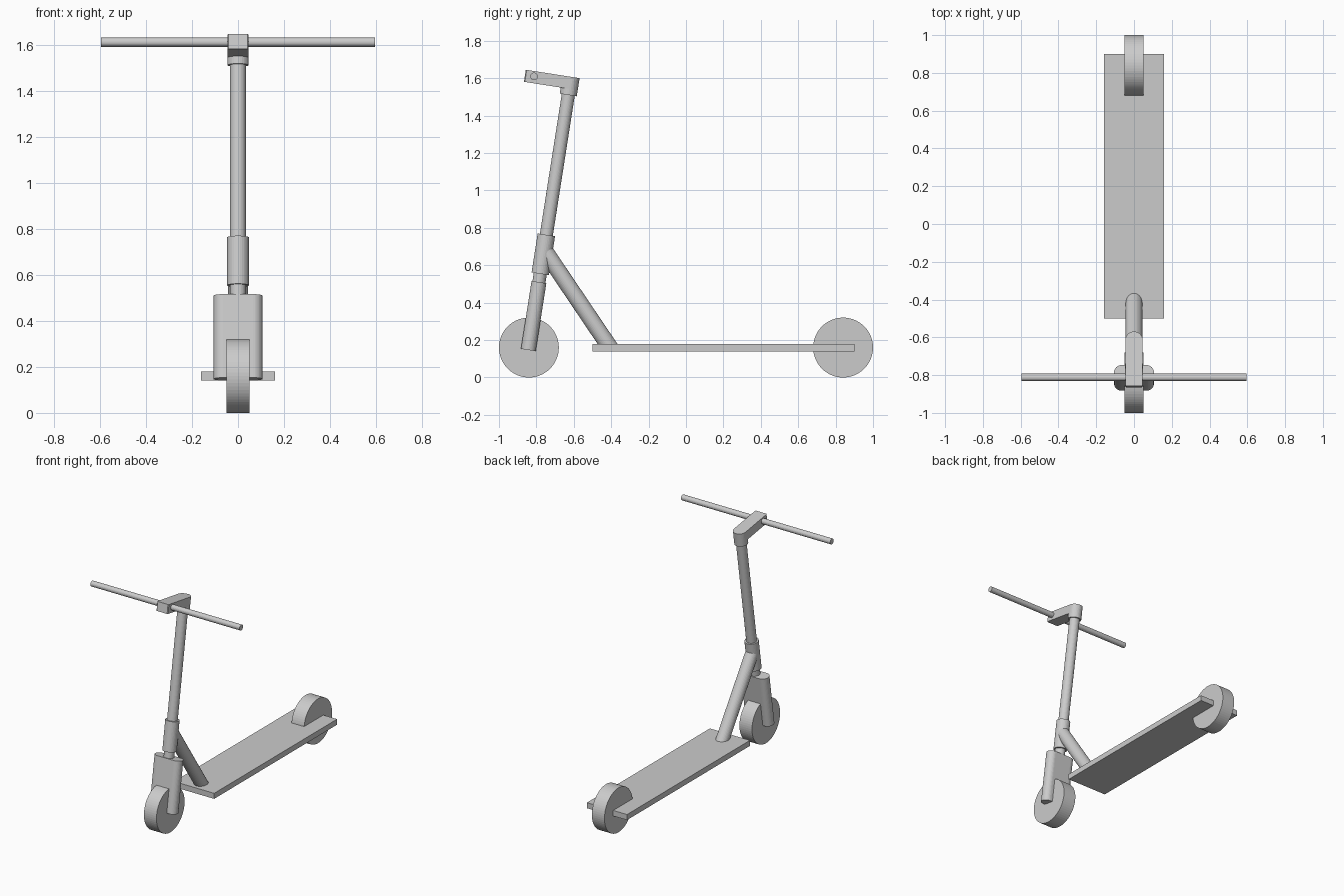
import bpy, bmesh
from math import radians, sin, cos, pi, tan
from mathutils import Matrix

if "Cube" in bpy.data.objects:
    bpy.data.objects.remove(bpy.data.objects["Cube"])

# Tilted frame of the steering axis: local z runs up the steering column
STEER = Matrix.Translation((0, -0.843, 0.147)) @ Matrix.Rotation(radians(-8.9), 4, 'X')


def prism(name, profile, z0, z1, matrix=Matrix()):
    """Extrude a closed xy profile from z0 to z1 and place it."""
    bm = bmesh.new()
    face = bm.faces.new([bm.verts.new((x, y, z0)) for x, y in profile])
    new = bmesh.ops.extrude_face_region(bm, geom=[face])['geom']
    bmesh.ops.translate(bm, vec=(0, 0, z1 - z0),
                        verts=[g for g in new if isinstance(g, bmesh.types.BMVert)])
    bm.transform(matrix)
    bmesh.ops.recalc_face_normals(bm, faces=bm.faces)
    mesh = bpy.data.meshes.new(name)
    bm.to_mesh(mesh)
    bm.free()
    obj = bpy.data.objects.new(name, mesh)
    bpy.context.collection.objects.link(obj)
    return obj


def arc(r, a0, a1, n, cx=0, cy=0):
    return [(cx + r * cos(a0 + (a1 - a0) * i / n), cy + r * sin(a0 + (a1 - a0) * i / n))
            for i in range(n + 1)]


def circle(r, n=32):
    return arc(r, 0, 2 * pi, n)[:-1]


# Wheels
ACROSS = Matrix.Rotation(pi / 2, 4, 'Y')
for name, y in (("front_wheel", -0.84), ("rear_wheel", 0.84)):
    prism(name, circle(0.16, 64), -0.05, 0.05, Matrix.Translation((0, y, 0.16)) @ ACROSS)

# Deck
prism("deck", [(-0.16, -0.5), (0.16, -0.5), (0.16, 0.9), (-0.16, 0.9)], 0.14, 0.18)

# Fork block with rounded sides
stadium = arc(0.04, -pi / 2, pi / 2, 16, cx=0.066) + arc(0.04, pi / 2, 3 * pi / 2, 16, cx=-0.066)
prism("fork", stadium, 0, 0.367, STEER)

# Steering column parts
for name, r, z0, z1 in (("fork_neck", 0.035, 0.35, 0.43), ("head_tube", 0.047, 0.412, 0.623),
                        ("stem_tube", 0.035, 0.61, 1.42), ("stem_clamp", 0.046, 1.38, 1.43)):
    prism(name, circle(r), z0, z1, STEER)

# Forward arm, rounded at the back
prism("handlebar_arm", arc(0.046, 0, pi, 16) + [(-0.046, -0.24), (-0.041, -0.245),
                                               (0.041, -0.245), (0.046, -0.24)],
      1.413, 1.478, STEER)

# Handlebar
prism("handlebar", circle(0.02), -0.595, 0.595,
      STEER @ Matrix.Translation((0, -0.196, 1.45)) @ ACROSS)

# Down tube, its lower end cut level inside the deck
tilt = radians(34)
down = prism("down_tube", circle(0.044), 0, 0.595,
             Matrix.Translation((0, -0.42, 0.18)) @ Matrix.Rotation(tilt, 4, 'X'))
for v in down.data.vertices:
    if v.co.z < 0.3:
        v.co.y += (v.co.z - 0.16) * tan(tilt)
        v.co.z = 0.16
